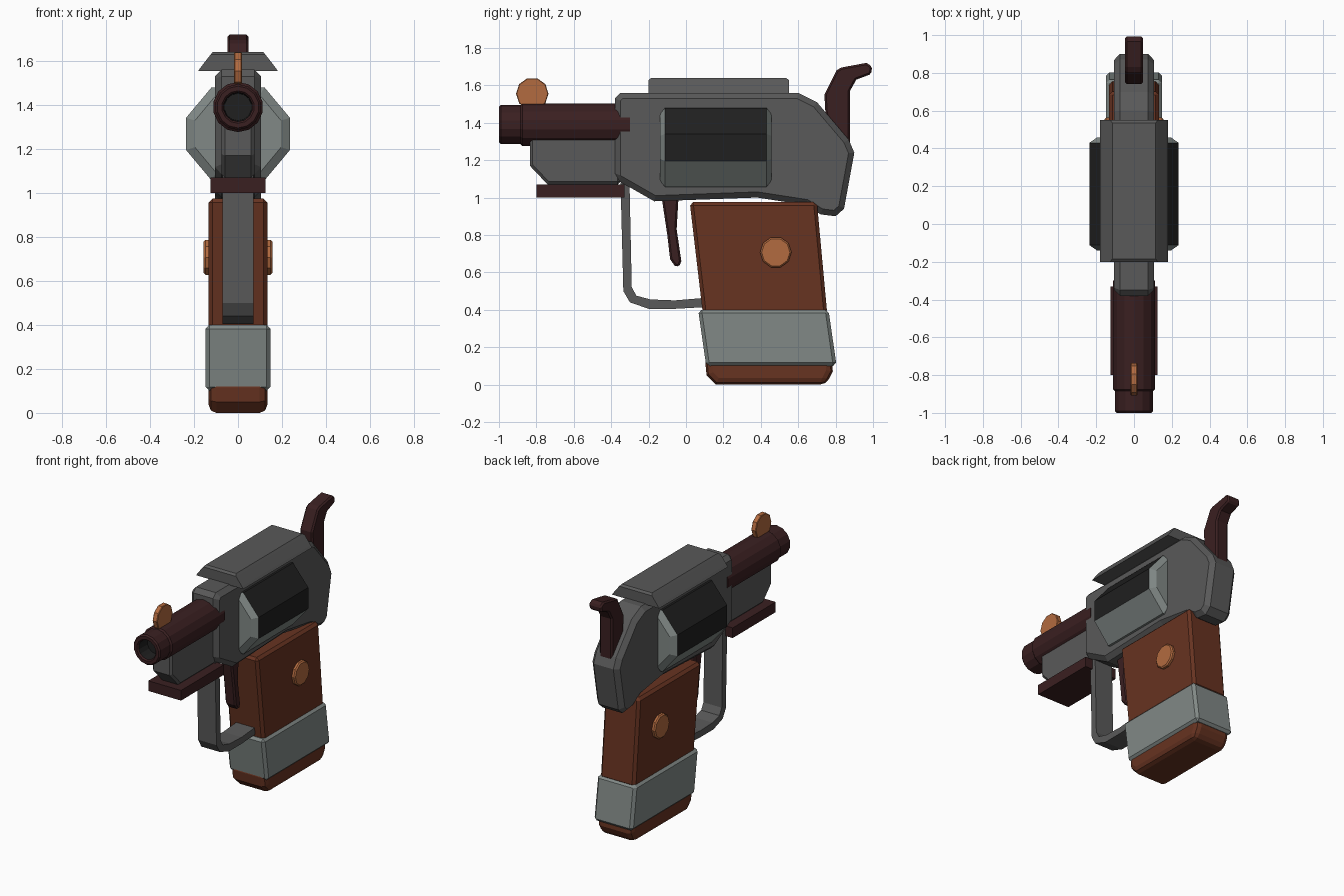
import bpy, bmesh, math
from mathutils import Matrix

cube = bpy.data.objects.get("Cube")
if cube:
    bpy.data.objects.remove(cube, do_unlink=True)


def material(name, r, g, b):
    m = bpy.data.materials.new(name)
    m.use_nodes = True
    m.diffuse_color = (r, g, b, 1)
    bsdf = next(n for n in m.node_tree.nodes if n.type == 'BSDF_PRINCIPLED')
    bsdf.inputs["Base Color"].default_value = (r, g, b, 1)
    return m


steel = material("dark steel", .1, .1, .1)
silver = material("pale steel", .22, .25, .24)
wood = material("brown wood", .135, .033, .015)
copper = material("copper", .45, .145, .05)
maroon = material("dark maroon", .042, .014, .015)
black = material("black", .014, .014, .014)


def finish(name, bm, mats):
    bmesh.ops.recalc_face_normals(bm, faces=bm.faces[:])
    mesh = bpy.data.meshes.new(name)
    bm.to_mesh(mesh)
    bm.free()
    for m in mats:
        mesh.materials.append(m)
    ob = bpy.data.objects.new(name, mesh)
    bpy.context.collection.objects.link(ob)
    return ob


def bevel(ob, width, segments=1):
    mod = ob.modifiers.new("bevel", 'BEVEL')
    mod.width = width
    mod.segments = segments
    mod.limit_method = 'ANGLE'
    mod.angle_limit = math.radians(50)
    return ob


def slab(name, profile, half, mat, chamfer=0.0, segments=1):
    """Side profile of (y, z) points extruded across the width."""
    bm = bmesh.new()
    face = bm.faces.new([bm.verts.new((-half, y, z)) for y, z in profile])
    ext = bmesh.ops.extrude_face_region(bm, geom=[face])
    moved = [v for v in ext["geom"] if isinstance(v, bmesh.types.BMVert)]
    bmesh.ops.translate(bm, verts=moved, vec=(2 * half, 0, 0))
    ob = finish(name, bm, [mat])
    return bevel(ob, chamfer, segments) if chamfer else ob


def loft(name, rings, mats):
    """Skin a list of equal-sized point rings and cap both ends."""
    bm = bmesh.new()
    loops = [[bm.verts.new(p) for p in ring] for ring in rings]
    n = len(loops[0])
    for a, b in zip(loops, loops[1:]):
        for i in range(n):
            j = (i + 1) % n
            bm.faces.new((a[i], a[j], b[j], b[i]))
    bm.faces.new(loops[0])
    bm.faces.new(loops[-1])
    return finish(name, bm, mats)


def disc(name, x, y, z, radius, half, mat, chamfer):
    bm = bmesh.new()
    turn = Matrix.Translation((x, y, z)) @ Matrix.Rotation(math.pi / 2, 4, 'Y')
    bmesh.ops.create_cone(bm, cap_ends=True, segments=10, radius1=radius,
                          radius2=radius, depth=2 * half, matrix=turn)
    return bevel(finish(name, bm, [mat]), chamfer)


# Main frame and the block below the barrel
slab("frame", [(-.38, 1.1), (-.38, 1.53), (-.35, 1.56), (.6, 1.56), (.7, 1.51),
               (.87, 1.31), (.9, 1.24), (.845, .94), (.8, .9), (.72, .91),
               (.64, .96), (.38, 1.0), (-.17, .98)], .105, steel, .03)
slab("under_barrel_block", [(-.35, 1.07), (-.74, 1.07), (-.835, 1.17),
                            (-.835, 1.36), (-.35, 1.36)], .075, steel, .015)
slab("lower_plate", [(-.8, 1.0), (-.33, 1.0), (-.33, 1.07), (-.8, 1.07)], .125, maroon)

# Sloped top cover
loft("top_cover", [[(-w, a, z), (w, a, z), (w, b, z), (-w, b, z)] for w, a, b, z in
                   ((.18, -.2, .55, 1.555), (.17, -.2, .55, 1.57),
                    (.125, -.2, .55, 1.628), (.115, -.185, .535, 1.64))], [steel])

# Octagonal drum with chamfered ends, dark on the upper sides
outline = [(.236, .073), (.12, .212), (-.12, .212), (-.236, .073),
           (-.236, -.073), (-.12, -.212), (.12, -.212), (.236, -.073)]
drum = loft("drum", [[(x * s, y, 1.268 + z * s) for x, z in outline] for y, s in
                     ((-.14, .83), (-.112, 1), (.43, 1), (.458, .83))], [silver, black])
for p in drum.data.polygons:
    if abs(p.normal.y) < .1 and p.normal.z > -.2:
        p.material_index = 1

# Stepped barrel with a recessed dark bore
N = 14
barrel = loft("barrel", [[(r * math.cos(math.tau * (i + .5) / N), y,
                           1.39 + r * math.sin(math.tau * (i + .5) / N))
                          for i in range(N)] for y, r in
                         ((-.9, .062), (-.99, .066), (-1, .074), (-1, .095), (-.99, .104),
                          (-.885, .104), (-.875, .114), (-.3, .114))], [maroon, black])
for p in barrel.data.polygons:
    ring = p.vertices[:]
    if all(v < 2 * N for v in ring):
        p.material_index = 1

# Sight, hammer, trigger and guard
disc("front_sight", 0, -.822, 1.555, .087, .018, copper, .004)
slab("hammer", [(.74, 1.55), (.805, 1.68), (.83, 1.695), (.965, 1.72), (.995, 1.7),
                (.99, 1.66), (.91, 1.63), (.877, 1.57), (.877, 1.25), (.78, 1.25),
                (.745, 1.46)], .048, maroon, .01)
slab("trigger", [(-.13, 1.0), (-.04, 1.0), (-.05, .83), (-.025, .66), (-.037, .63),
                 (-.06, .635), (-.085, .67), (-.1, .8)], .04, maroon, .01)
slab("trigger_guard", [(-.35, 1.08), (-.335, .5), (-.3, .44), (-.2, .405), (-.06, .405),
                       (.12, .415), (.12, .465), (-.06, .45), (-.19, .455),
                       (-.265, .475), (-.29, .52), (-.302, 1.08)], .07, steel)

# Grip, metal band and rounded foot
slab("grip", [(.02, .975), (.70, .975), (.755, .38), (.09, .38)], .133, wood, .018)
slab("grip_band", [(.065, .4), (.762, .4), (.805, .1), (.108, .1)], .148, silver, .018)
slab("grip_foot", [(.1, .15), (.78, .15), (.785, .07), (.75, 0), (.16, 0), (.11, .05)],
     .133, wood, .035, 2)

# Round inlay on each side of the grip
for side, x in (("left", 1), ("right", -1)):
    disc("grip_inlay_" + side, x * .14, .48, .707, .084, .016, copper, .008)
